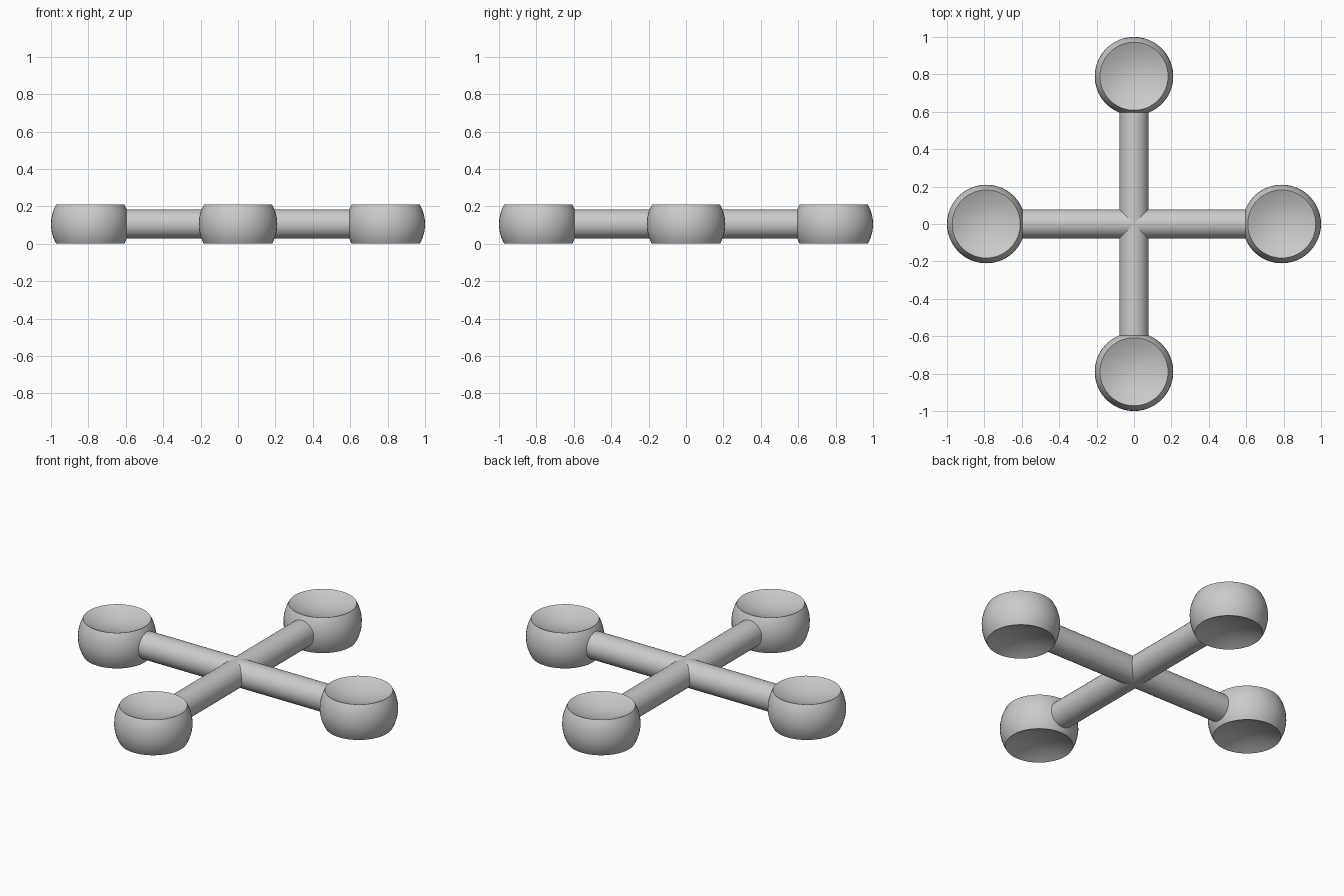
import bpy, bmesh, math
from mathutils import Matrix

cube = bpy.data.objects.get("Cube")
if cube:
    bpy.data.objects.remove(cube, do_unlink=True)

HEIGHT = 0.21            # cup height
MID = HEIGHT / 2         # height of the arm axis
RADIUS = 0.21            # widest cup radius
REACH = 1 - RADIUS       # cup centre distance from the hub
DISH = 0.045             # depth of the hollow in the cup faces

grey = bpy.data.materials.new("plain grey")
grey.use_nodes = True
colour = (0.6, 0.6, 0.6, 1)
grey.diffuse_color = colour
grey.node_tree.nodes["Principled BSDF"].inputs["Base Color"].default_value = colour


def finish(name, bm, location):
    """Turn a bmesh into a smooth grey object that keeps its sharp rims."""
    bmesh.ops.recalc_face_normals(bm, faces=bm.faces)
    mesh = bpy.data.meshes.new(name)
    bm.to_mesh(mesh)
    bm.free()
    mesh.materials.append(grey)
    obj = bpy.data.objects.new(name, mesh)
    obj.location = location
    bpy.context.collection.objects.link(obj)
    bpy.ops.object.select_all(action='DESELECT')
    obj.select_set(True)
    bpy.context.view_layer.objects.active = obj
    bpy.ops.object.shade_smooth_by_angle(angle=math.radians(35))


def cup(name, location):
    """Sphere band with a shallow round hollow above and below."""
    rim = math.sqrt(RADIUS ** 2 - MID ** 2)
    dish = [(rim * i / 8, MID - DISH * (1 - (i / 8) ** 2)) for i in range(8)]
    tilt = math.asin(MID / RADIUS)
    band = [(RADIUS * math.cos(tilt * k / 6), RADIUS * math.sin(tilt * k / 6))
            for k in range(6, -7, -1)]
    profile = dish + band + [(r, -z) for r, z in reversed(dish)]
    bm = bmesh.new()
    verts = [bm.verts.new((r, 0, z)) for r, z in profile]
    edges = [bm.edges.new(pair) for pair in zip(verts, verts[1:])]
    bmesh.ops.spin(bm, geom=verts + edges, cent=(0, 0, 0), axis=(0, 0, 1),
                   angle=math.tau, steps=48, use_merge=True)
    bmesh.ops.remove_doubles(bm, verts=bm.verts, dist=1e-5)
    finish(name, bm, location)


def bar(name, axis):
    """Round bar through the hub, ending inside two opposite cups."""
    bm = bmesh.new()
    bmesh.ops.create_cone(bm, cap_ends=True, segments=32, radius1=0.078,
                          radius2=0.078, depth=1.26,
                          matrix=Matrix.Rotation(math.pi / 2, 4, axis))
    finish(name, bm, (0, 0, MID))


# Crossed bars
bar("side_to_side_bar", 'Y')
bar("front_to_back_bar", 'X')

# Cups at the four ends
for name, x, y in (("left_cup", 1, 0), ("right_cup", -1, 0),
                   ("front_cup", 0, -1), ("back_cup", 0, 1)):
    cup(name, (x * REACH, y * REACH, MID))
